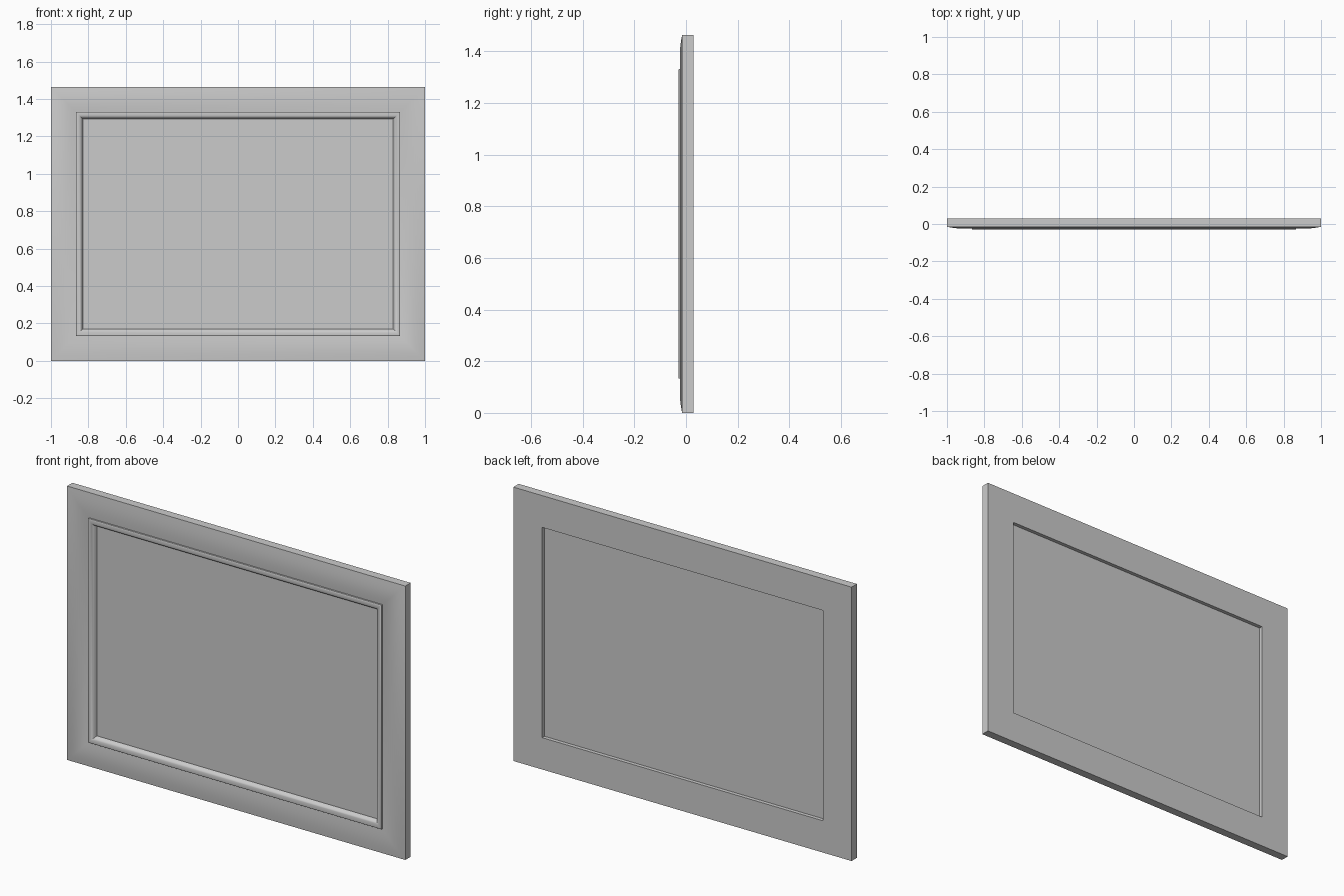
import bpy, bmesh, math

if "Cube" in bpy.data.objects:
    bpy.data.objects.remove(bpy.data.objects["Cube"])

W, H = 2.0, 1.464          # outer size
BACK = 0.03                # rear plane

def rect(d, y):
    """Corners of the outer rectangle inset by d, at depth y."""
    x = W / 2 - d
    return [(-x, y, d), (x, y, d), (x, y, H - d), (-x, y, H - d)]

def finish(name, bm):
    bmesh.ops.recalc_face_normals(bm, faces=bm.faces)
    me = bpy.data.meshes.new(name)
    bm.to_mesh(me)
    bm.free()
    ob = bpy.data.objects.new(name, me)
    bpy.context.collection.objects.link(ob)
    return ob

# Moulding section as (inset, y): back edge, cushion front, raised bead, inner wall
profile = [(0, BACK)]
for i in range(13):                                   # shallow convex cushion
    t = i / 12
    profile.append((0.133 * t, -0.015 - 0.003 * t - 0.007 * math.sin(math.pi * t)))
profile.append((0.133, -0.0275))                      # step up to the bead
for i in range(9):                                    # rounded bead falling inward
    a = math.radians(110 - 100 * i / 8)
    profile.append((0.143 + 0.025 * math.cos(a) if i else 0.136,
                    -0.010 - 0.020 * math.sin(a) if i else -0.0295))
profile += [(0.170, -0.010), (0.170, BACK)]

# Mitred frame: sweep the closed section round the rectangle
bm = bmesh.new()
rings = [[bm.verts.new(c) for c in rect(d, y)] for d, y in profile]
for i, ring in enumerate(rings):
    nxt = rings[(i + 1) % len(rings)]
    for k in range(4):
        j = (k + 1) % 4
        bm.faces.new((ring[k], ring[j], nxt[j], nxt[k]))
frame = finish("frame", bm)
bpy.context.view_layer.objects.active = frame
frame.select_set(True)
bpy.ops.object.shade_smooth_by_angle(angle=math.radians(30))

# Flat panel held inside the frame, recessed front and back
bm = bmesh.new()
front = [bm.verts.new(c) for c in rect(0.16, -0.005)]
rear = [bm.verts.new(c) for c in rect(0.16, 0.010)]
bm.faces.new(front)
bm.faces.new(rear)
for k in range(4):
    j = (k + 1) % 4
    bm.faces.new((front[k], front[j], rear[j], rear[k]))
finish("picture_panel", bm)
